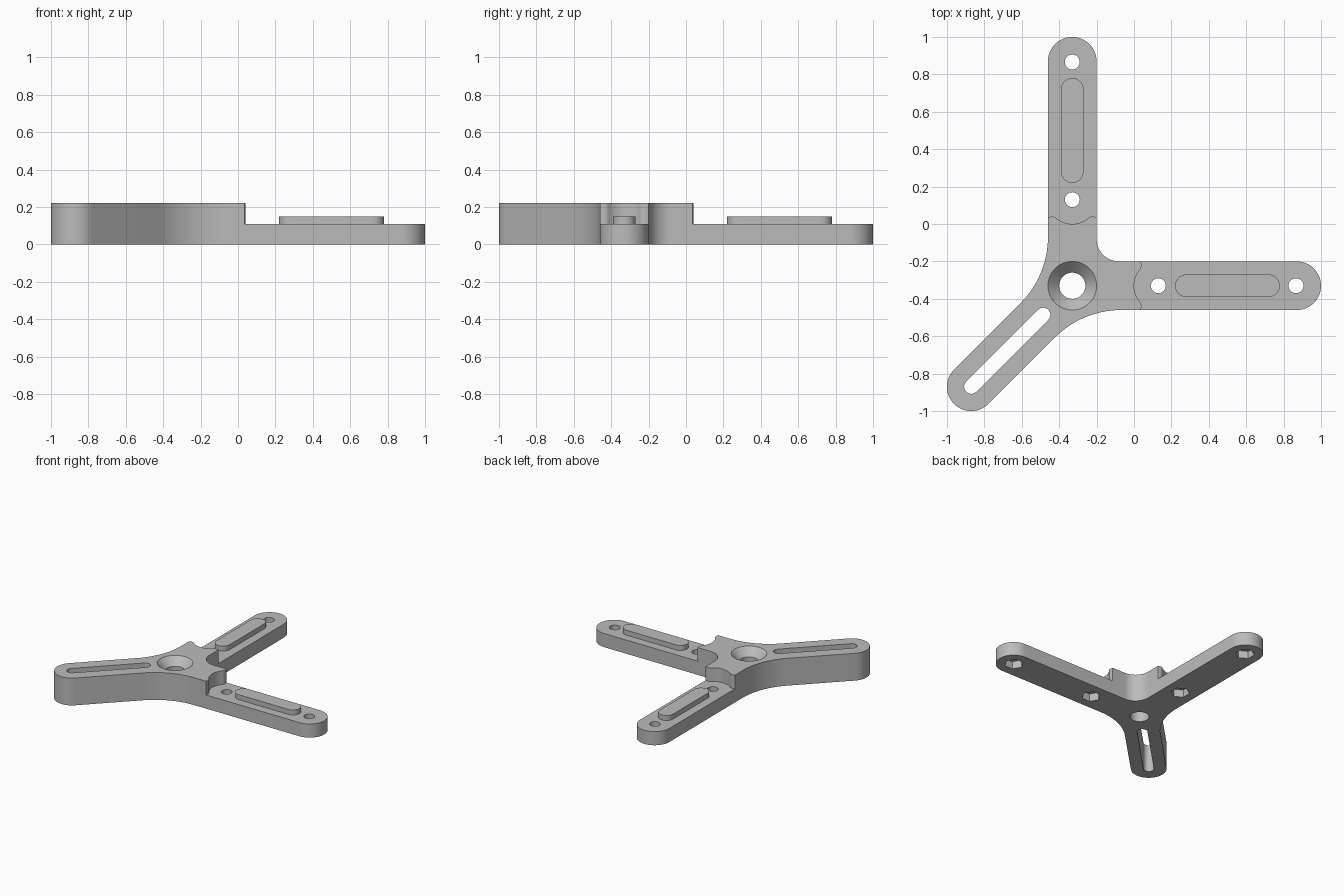
import bpy
import bmesh
from math import radians, cos, sin
from mathutils import Matrix, Vector

if "Cube" in bpy.data.objects:
    bpy.data.objects.remove(bpy.data.objects["Cube"])

HUB = -0.33          # hub centre, on the diagonal
TIP = 0.87           # arm end centre
R = 0.13             # half width of the arms
HIGH, LOW = 0.22, 0.11

grey = bpy.data.materials.new("plain_grey")
grey.use_nodes = True
grey.diffuse_color = (0.5, 0.5, 0.5, 1)
grey.node_tree.nodes["Principled BSDF"].inputs["Base Color"].default_value = (0.5, 0.5, 0.5, 1)


def arc(x, y, r, start, end, n=24):
    step = radians(end - start) / n
    return [(x + r * cos(radians(start) + i * step),
             y + r * sin(radians(start) + i * step)) for i in range(n + 1)]


def capsule(a, b, r):
    """Round-ended slot outline between two points."""
    d = Vector(b) - Vector(a)
    t = -d.angle_signed(Vector((1, 0))) if d.y == 0 else 45
    return arc(*b, r, t - 90, t + 90) + arc(*a, r, t + 90, t + 270)


def swap(points):
    """Mirror an outline across the diagonal."""
    return [(y, x) for x, y in reversed(points)]


def finish(bm, name):
    bmesh.ops.recalc_face_normals(bm, faces=bm.faces)
    mesh = bpy.data.meshes.new(name)
    bm.to_mesh(mesh)
    bm.free()
    mesh.materials.append(grey)
    obj = bpy.data.objects.new(name, mesh)
    bpy.context.collection.objects.link(obj)
    return obj


def prism(name, points, z0, z1):
    bm = bmesh.new()
    face = bm.faces.new([bm.verts.new((x, y, z0)) for x, y in points])
    res = bmesh.ops.extrude_face_region(bm, geom=[face])
    top = [v for v in res["geom"] if isinstance(v, bmesh.types.BMVert)]
    bmesh.ops.translate(bm, verts=top, vec=(0, 0, z1 - z0))
    return finish(bm, name)


def activate(obj):
    bpy.ops.object.select_all(action='DESELECT')
    obj.select_set(True)
    bpy.context.view_layer.objects.active = obj


def cut(body, cutter):
    mod = body.modifiers.new("cut", 'BOOLEAN')
    mod.operation = 'DIFFERENCE'
    mod.solver = 'EXACT'
    mod.object = cutter
    cutter.hide_render = True
    activate(body)
    bpy.ops.object.modifier_apply(modifier=mod.name)
    bpy.data.objects.remove(cutter)


# Three-armed body outline with filleted inner corners
big = 0.5
far, near = HUB - R - big, -0.069
outline = (arc(TIP, HUB, R, -90, 90)
           + arc(-0.08, -0.08, 0.12, -90, -180, 16)
           + arc(HUB, TIP, R, 0, 180)
           + arc(far, near, big, 0, -45, 16)
           + arc(-TIP, -TIP, R, 135, 315)
           + arc(near, far, big, 135, 90, 16))
body = prism("three_arm_body", outline, 0, HIGH)

# Lowered arm tops, ending in a concave wall with rounded horns
hole_x = (0.13, 0.866)
horn = [(0.036, 0.2), (0.036, R), (0.04, 0.112), (0.039, 0.1)]
wall = ([(x, HUB + y) for x, y in horn]
        + arc(hole_x[0], HUB, R, 137, 223)
        + [(x, HUB - y) for x, y in reversed(horn)])
step = wall + [(1.2, HUB - 0.2), (1.2, HUB + 0.2)]

# Bolt holes with hexagonal nut pockets underneath, on both lowered arms
for mirror in (lambda p: p, swap):
    cut(body, prism("step_cutter", mirror(step), LOW, 0.4))
    for x in hole_x:
        cut(body, prism("bolt_cutter", mirror(arc(x, HUB, 0.04, 0, 360, 32)[:-1]), -0.1, 0.3))
        cut(body, prism("nut_cutter", mirror(arc(x, HUB, 0.07, 0, 360, 6)[:-1]), -0.1, 0.06))

# Long slot in the diagonal arm
cut(body, prism("slot_cutter", capsule((-TIP, -TIP), (-0.485, -0.485), 0.038), -0.1, 0.4))

# Central hole and its countersink
cut(body, prism("hub_cutter", arc(HUB, HUB, 0.07, 0, 360, 48)[:-1], -0.1, 0.4))
bm = bmesh.new()
bmesh.ops.create_cone(bm, cap_ends=True, segments=64, radius1=0.06, radius2=0.14, depth=0.08,
                      matrix=Matrix.Translation((HUB, HUB, HIGH - 0.03)))
cut(body, finish(bm, "countersink_cutter"))

# Raised pads on the lowered arms
pad = capsule((0.28, HUB), (0.72, HUB), 0.06)
parts = [body,
         prism("right_arm_pad", pad, LOW - 0.01, 0.15),
         prism("back_arm_pad", swap(pad), LOW - 0.01, 0.15)]

for part in parts:
    activate(part)
    bpy.ops.object.shade_smooth_by_angle(angle=radians(30))
